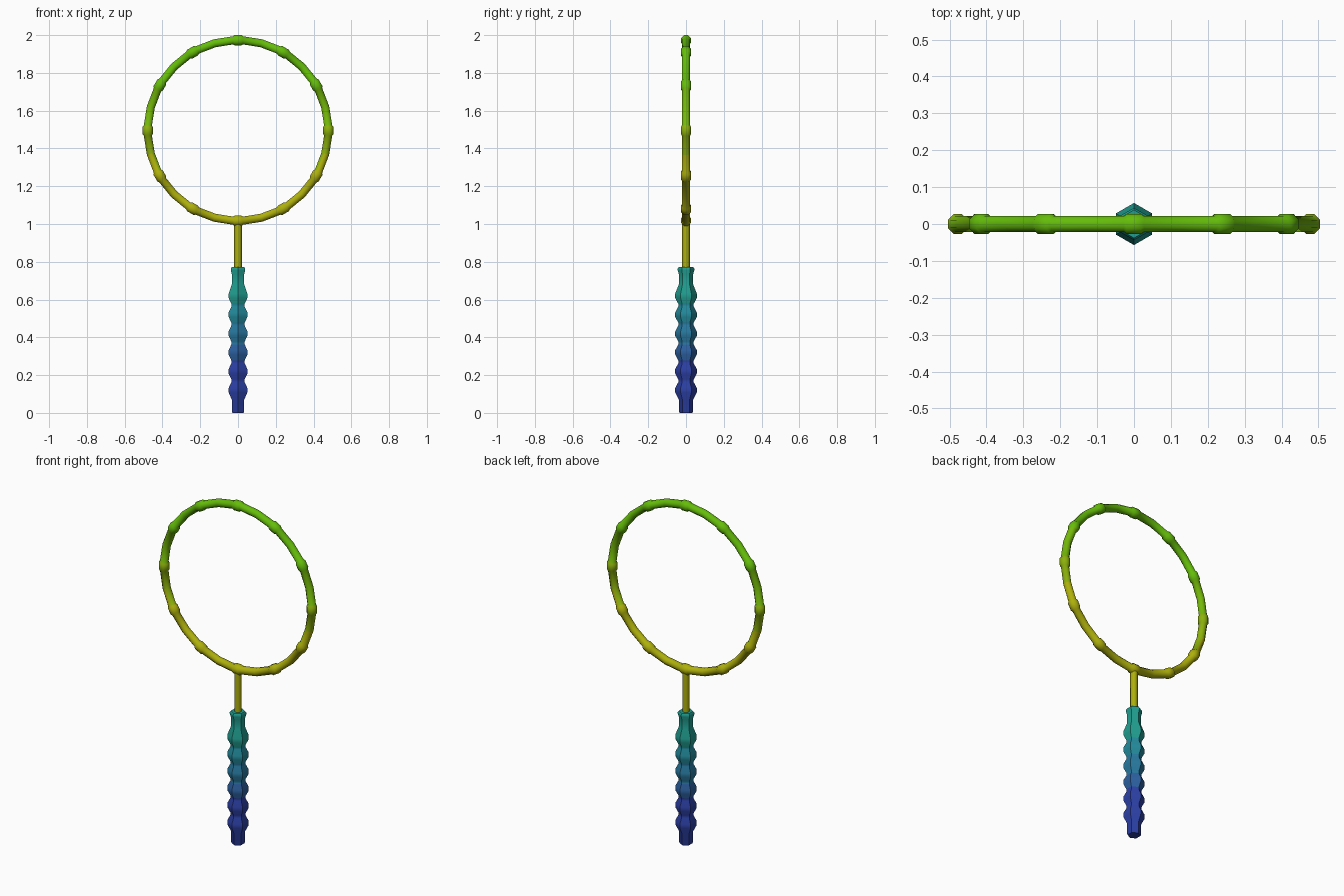
import bpy, bmesh, math

if "Cube" in bpy.data.objects:
    bpy.data.objects.remove(bpy.data.objects["Cube"])

def material(name, rgb):
    m = bpy.data.materials.new(name)
    m.diffuse_color = [*[(c / 255) ** 2.2 for c in rgb], 1]
    m.use_nodes = True
    m.node_tree.nodes["Principled BSDF"].inputs["Base Color"].default_value = m.diffuse_color
    return m

HANDLE = [(0.27, material("deep blue", (48, 66, 165))),
          (0.37, material("mid blue", (48, 97, 160))),
          (0.47, material("steel teal", (44, 120, 158))),
          (0.57, material("blue teal", (40, 138, 155))),
          (9, material("teal", (38, 157, 143)))]
RING = [(1.33, material("yellow green", (172, 174, 20))),
        (1.55, material("olive green", (140, 176, 20))),
        (1.72, material("lime", (115, 182, 18))),
        (9, material("green", (100, 187, 18)))]

def loft(name, rings, bands, closed, angle):
    """Skin a list of vertex loops; colour faces by height."""
    bm = bmesh.new()
    loops = [[bm.verts.new(p) for p in r] for r in rings]
    n = len(loops[0])
    pairs = list(zip(loops, loops[1:]))
    if closed:
        pairs.append((loops[-1], loops[0]))
    else:
        bm.faces.new(loops[0])
        bm.faces.new(loops[-1])
    for a, b in pairs:
        for i in range(n):
            j = (i + 1) % n
            bm.faces.new((a[i], a[j], b[j], b[i]))
    bmesh.ops.recalc_face_normals(bm, faces=bm.faces)
    for f in bm.faces:
        z = f.calc_center_median().z
        f.material_index = next(i for i, b in enumerate(bands) if z < b[0])
    me = bpy.data.meshes.new(name)
    bm.to_mesh(me)
    bm.free()
    for _, m in bands:
        me.materials.append(m)
    ob = bpy.data.objects.new(name, me)
    bpy.context.collection.objects.link(ob)
    bpy.context.view_layer.objects.active = ob
    ob.select_set(True)
    bpy.ops.object.shade_smooth_by_angle(angle=math.radians(angle))
    ob.select_set(False)
    return ob

def column(profile, sides):
    return [[(r * math.cos(t), r * math.sin(t), z)
             for t in (math.pi / 2 + k * math.tau / sides for k in range(sides))]
            for r, z in profile]

# Ribbed six-sided grip
prof = [(0.034, 0.0), (0.038, 0.008), (0.038, 0.07)]
for k in range(6):
    z = 0.12 + 0.1 * k
    prof += [(0.057, z - 0.012), (0.057, z + 0.012)]
    if k < 5:
        prof += [(0.041, z + 0.042), (0.041, z + 0.058)]
prof += [(0.038, 0.68), (0.038, 0.735), (0.044, 0.755), (0.044, 0.764), (0.038, 0.772)]
loft("grip", column(prof, 6), HANDLE, False, 40)

# Thin stem between grip and hoop
loft("stem", column([(0.02, 0.74), (0.02, 1.01)], 8), RING, False, 50)

# Hoop with a raised collar every 30 degrees
R, CZ = 0.478, 1.495
hoop = []
for k in range(12):
    for off, r in ((-3.2, 0.022), (-2.2, 0.028), (2.2, 0.028), (3.2, 0.022), (15, 0.022)):
        a = math.radians(30 * k + off)
        loop = []
        for s in range(8):
            t = math.tau * (s + 0.5) / 8
            d = R + r * 1.05 * math.cos(t)
            loop.append((d * math.cos(a), r * 1.05 * math.sin(t), CZ + d * math.sin(a)))
        hoop.append(loop)
loft("hoop", hoop, RING, True, 50)
